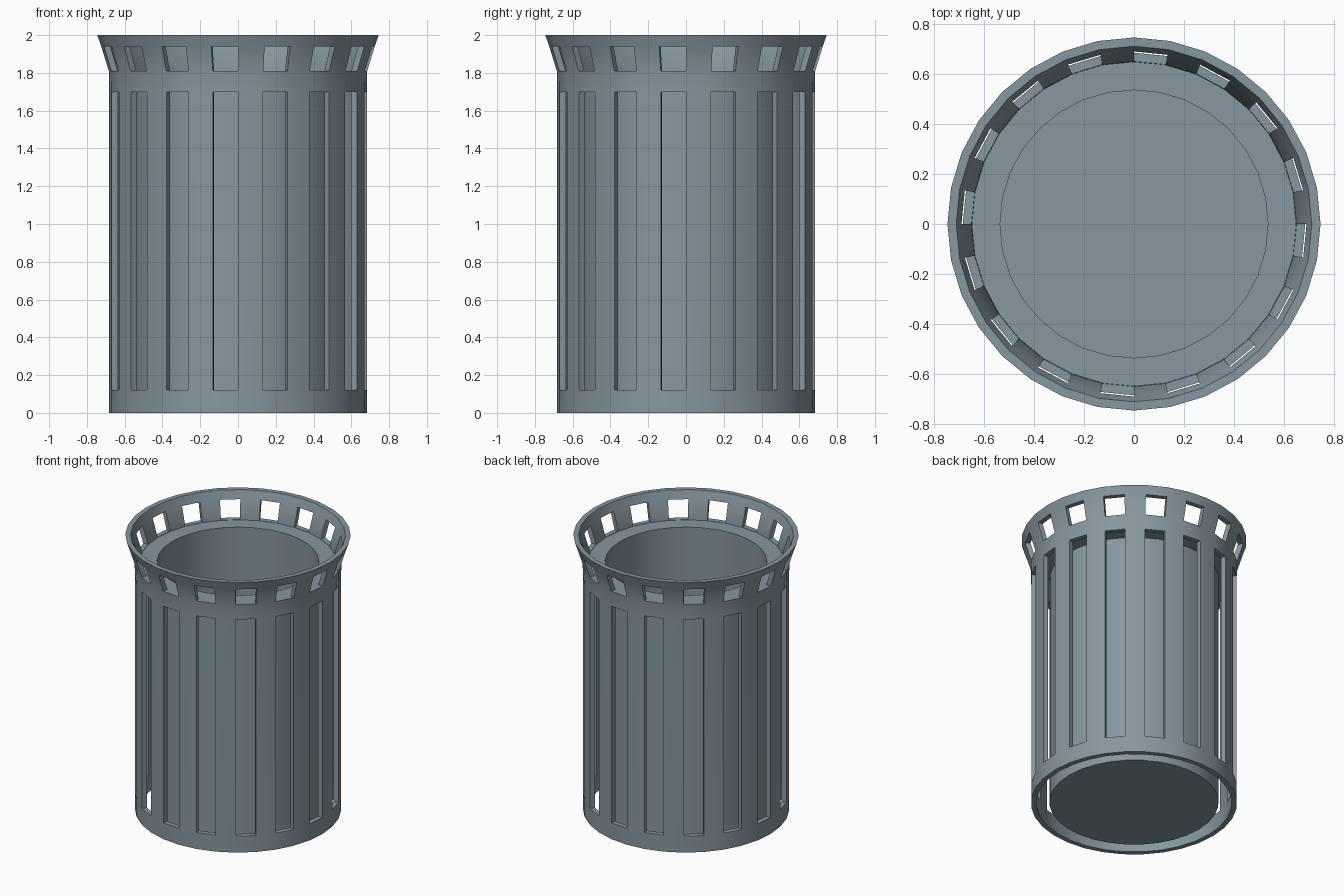
import bpy, bmesh, math

if "Cube" in bpy.data.objects:
    bpy.data.objects.remove(bpy.data.objects["Cube"])

N = 32  # sides around

metal = bpy.data.materials.new("blue_grey_metal")
metal.diffuse_color = (0.24, 0.31, 0.35, 1)
metal.use_nodes = True
metal.node_tree.nodes["Principled BSDF"].inputs["Base Color"].default_value = metal.diffuse_color


def finish(name, bm):
    bmesh.ops.recalc_face_normals(bm, faces=bm.faces[:])
    me = bpy.data.meshes.new(name)
    bm.to_mesh(me)
    bm.free()
    me.materials.append(metal)
    ob = bpy.data.objects.new(name, me)
    bpy.context.collection.objects.link(ob)
    bpy.ops.object.select_all(action='DESELECT')
    ob.select_set(True)
    bpy.context.view_layer.objects.active = ob
    bpy.ops.object.shade_smooth_by_angle(angle=math.radians(30))
    return ob


def ring(bm, r, z):
    return [bm.verts.new((r * math.cos(2 * math.pi * k / N),
                          r * math.sin(2 * math.pi * k / N), z)) for k in range(N)]


# Outer shell: slotted wall and flared rim with windows on every other side
def slotted_shell():
    bm = bmesh.new()
    levels = [(0, 0.682), (0.12, 0.682), (1.70, 0.682), (1.81, 0.684), (1.94, 0.724), (2.0, 0.745)]
    thick = 0.035
    outer = [ring(bm, r, z) for z, r in levels]
    inner = [ring(bm, r - thick, z) for z, r in levels]
    partner = {o: i for ro, ri in zip(outer, inner) for o, i in zip(ro, ri)}
    open_rows = (1, 3)  # tall slots, rim windows
    for row in range(len(levels) - 1):
        for k in range(N):
            if row in open_rows and k % 2 == 1:
                continue
            j = (k + 1) % N
            quad = [outer[row][k], outer[row][j], outer[row + 1][j], outer[row + 1][k]]
            bm.faces.new(quad)
            bm.faces.new([partner[v] for v in reversed(quad)])
    # thickness faces around every opening and both ends
    outside = set(partner)
    for e in [e for e in bm.edges if e.is_boundary and e.verts[0] in outside]:
        a, b = e.verts
        bm.faces.new([a, b, partner[b], partner[a]])
    return finish("slotted_shell", bm)


# Inner bin with a flange joining it to the shell
def inner_bin():
    bm = bmesh.new()
    profile = [(0.56, 0.005), (0.56, 1.705), (0.648, 1.705), (0.648, 1.808),
               (0.535, 1.808), (0.535, 0.03)]
    rings = [ring(bm, r, z) for r, z in profile]
    for a, b in zip(rings, rings[1:]):
        for k in range(N):
            j = (k + 1) % N
            bm.faces.new([a[k], a[j], b[j], b[k]])
    bm.faces.new(rings[0])
    bm.faces.new(rings[-1])
    return finish("inner_bin", bm)


slotted_shell()
inner_bin()
